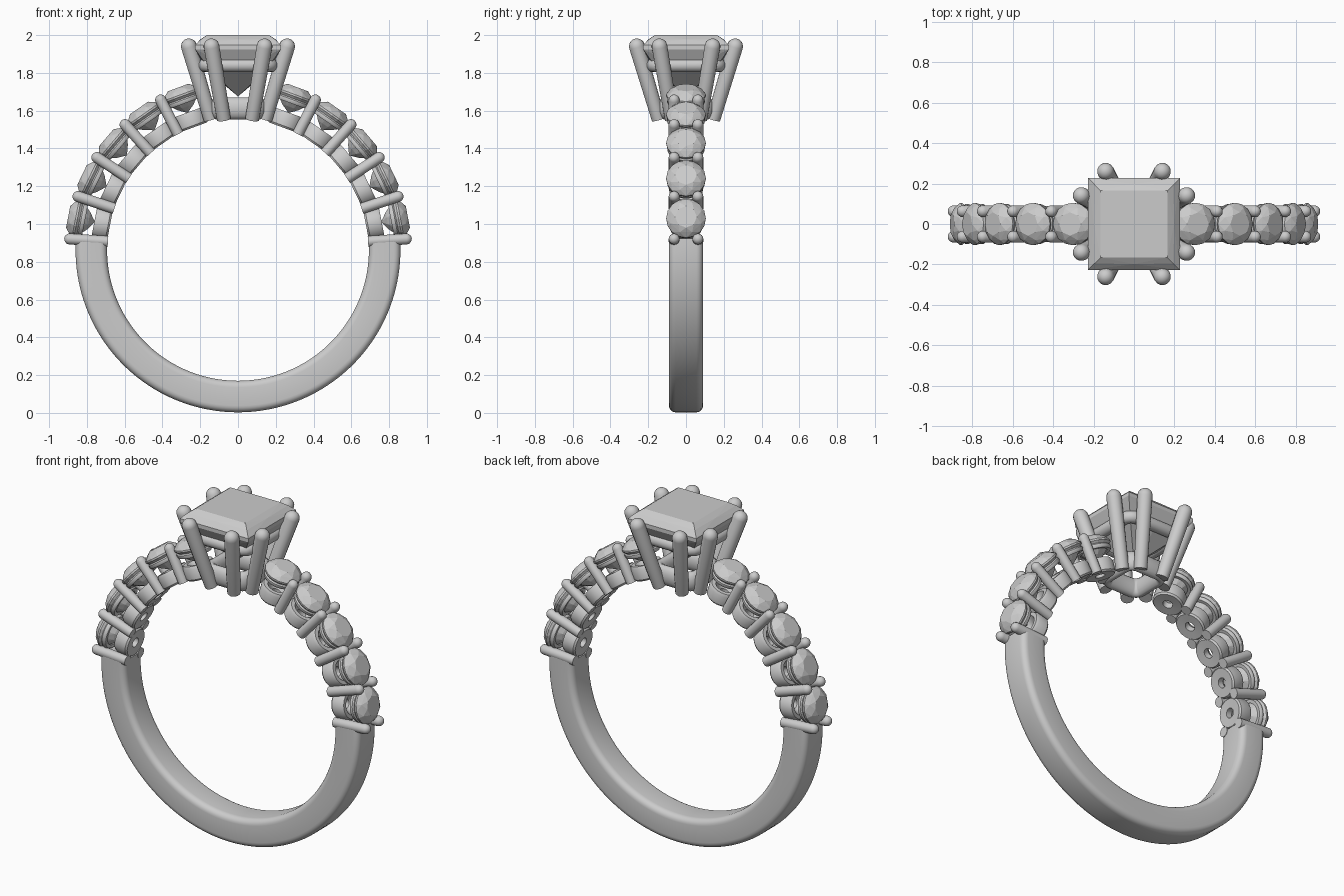
import bpy, bmesh
from math import sin, cos, pi, radians
from mathutils import Vector, Matrix

if "Cube" in bpy.data.objects:
    bpy.data.objects.remove(bpy.data.objects["Cube"])

CZ = 0.863                      # height of the ring centre
R_IN, R_OUT = 0.693, 0.86       # finger hole and band radii


def finish(bm, name, smooth=True, angle=35):
    bmesh.ops.remove_doubles(bm, verts=bm.verts, dist=1e-5)
    bmesh.ops.recalc_face_normals(bm, faces=bm.faces)
    me = bpy.data.meshes.new(name)
    bm.to_mesh(me)
    bm.free()
    ob = bpy.data.objects.new(name, me)
    bpy.context.collection.objects.link(ob)
    if smooth:
        bpy.ops.object.select_all(action='DESELECT')
        bpy.context.view_layer.objects.active = ob
        ob.select_set(True)
        bpy.ops.object.shade_smooth_by_angle(angle=radians(angle))
    return ob


def skin(bm, rings, wrap=False, close=True):
    """Bridge equal-length rings of points with quads."""
    vs = [[bm.verts.new(p) for p in ring] for ring in rings]
    n = len(vs[0])
    pairs = list(zip(vs, vs[1:])) + ([(vs[-1], vs[0])] if wrap else [])
    for a, b in pairs:
        for i in range(n if close else n - 1):
            j = (i + 1) % n
            bm.faces.new((a[i], a[j], b[j], b[i]))
    return vs


def lathe(bm, profile, mat, seg=24, closed=False):
    """Turn (radius, height) points about the local z axis of mat."""
    rings = [[mat @ Vector((r * cos(2 * pi * k / seg), r * sin(2 * pi * k / seg), h))
              for k in range(seg)] for r, h in profile]
    skin(bm, rings, wrap=closed)


def pin(bm, a, b, r0, r1):
    """Tapered rod with a domed tip from a to b."""
    a, b = Vector(a), Vector(b)
    d = b - a
    mat = Matrix.Translation(a) @ d.to_track_quat('Z', 'Y').to_matrix().to_4x4()
    prof = [(1e-7, 0), (r0, 0)]
    prof += [(max(r1 * cos(t * pi / 10), 1e-7), d.length - r1 + r1 * sin(t * pi / 10)) for t in range(6)]
    lathe(bm, prof, mat, 16)


def hull(bm, pts):
    vs = [bm.verts.new(p) for p in pts]
    bmesh.ops.convex_hull(bm, input=vs)
    bmesh.ops.dissolve_limit(bm, angle_limit=0.01, verts=bm.verts, edges=bm.edges)


def radial(deg):
    """Frame at the ring centre whose z axis points outward at the given angle."""
    return Matrix.Translation((0, 0, CZ)) @ Matrix.Rotation(radians(90 - deg), 4, 'Y')


# lower band: rounded section swept round the underside
mid, hr, hw, c = (R_IN + R_OUT) / 2, (R_OUT - R_IN) / 2, 0.09, 0.035
section = []
for q, (sx, sy) in enumerate(((1, 1), (-1, 1), (-1, -1), (1, -1))):
    for s in range(6):
        t = (q + s / 5) * pi / 2
        section.append((mid + sx * (hr - c) + c * cos(t), sy * (hw - c) + c * sin(t)))
bm = bmesh.new()
N = 96
rings = []
for k in range(N + 1):
    t = radians(176 + 188 * k / N)
    rings.append([(r * cos(t), y, CZ + r * sin(t)) for r, y in section])
vs = skin(bm, rings)
bm.faces.new(vs[0])
bm.faces.new(vs[-1])
finish(bm, "lower_band", angle=50)

# shoulder stones, their cups and seat rings, mirrored left and right
CUP = [(0.028, 0.693), (0.08, 0.690), (0.088, 0.70), (0.09, 0.76), (0.082, 0.775), (0.06, 0.775), (0.028, 0.73)]
SEAT = [(0.075, 0.827), (0.094, 0.825), (0.100, 0.834), (0.100, 0.846), (0.094, 0.853), (0.08, 0.853)]
GEM = [(8, 0.058, 0.916, 0), (8, 0.086, 0.899, 0.5), (16, 0.105, 0.876, 0),
       (16, 0.105, 0.866, 0), (8, 0.05, 0.805, 0.5), (1, 0, 0.772, 0)]
for side, label in ((1, "right"), (-1, "left")):
    for i in range(5):
        deg = 11 + 14.7 * i
        mat = radial(deg if side > 0 else 180 - deg)
        bm = bmesh.new()
        lathe(bm, CUP, mat, 28, True)
        lathe(bm, SEAT, mat, 28, True)
        finish(bm, f"{label}_cup_{i + 1}")
        bm = bmesh.new()
        hull(bm, [mat @ Vector((r * cos(2 * pi * (k + o) / n), r * sin(2 * pi * (k + o) / n), h))
                  for n, r, h, o in GEM for k in range(n)])
        finish(bm, f"{label}_side_stone_{i + 1}", False)

    # paired prongs between the stones
    bm = bmesh.new()
    for i in range(5):
        deg = 3.7 + 14.75 * i
        mat = radial(deg if side > 0 else 180 - deg)
        for y in (-0.063, 0.063):
            pin(bm, mat @ Vector((0, y, 0.69)), mat @ Vector((0, y, 0.922)), 0.029, 0.029)
    finish(bm, f"{label}_side_prongs")

# eight splayed head prongs, two at each corner
bm = bmesh.new()
for sx in (1, -1):
    for sy in (1, -1):
        pin(bm, (sx * 0.145, sy * 0.075, 1.555), (sx * 0.272, sy * 0.147, 1.98), 0.037, 0.042)
        pin(bm, (sx * 0.075, sy * 0.145, 1.555), (sx * 0.147, sy * 0.272, 1.98), 0.037, 0.042)
finish(bm, "head_prongs")


def square_rail(name, half, z, rw, rh):
    """Square frame with an oval section."""
    bm = bmesh.new()
    rings = []
    for t in range(16):
        a = 2 * pi * t / 16
        ring = []
        for q in range(4):
            for s in range(5):
                b = (q + s / 4) * pi / 2
                sx, sy = (1, -1, -1, 1)[q], (1, 1, -1, -1)[q]
                e = 0.045 + rw * cos(a)
                ring.append((sx * (half - 0.045) + e * cos(b), sy * (half - 0.045) + e * sin(b), z + rh * sin(a)))
        rings.append(ring)
    skin(bm, rings, wrap=True)
    finish(bm, name, angle=50)


square_rail("upper_rail", 0.178, 1.84, 0.034, 0.035)
square_rail("base_rail", 0.118, 1.612, 0.034, 0.058)


# square centre stone
def square(h, z, m=None):
    pts = [(x * h, y * h, z) for x in (1, -1) for y in (1, -1)]
    if m:
        pts += [(m, 0, z), (-m, 0, z), (0, m, z), (0, -m, z)]
    return pts


bm = bmesh.new()
hull(bm, square(0.165, 2.0) + square(0.195, 1.978, 0.198) + square(0.227, 1.947) + square(0.227, 1.925)
     + square(0.15, 1.815, 0.165) + [(0, 0, 1.675)])
finish(bm, "centre_stone", False)
